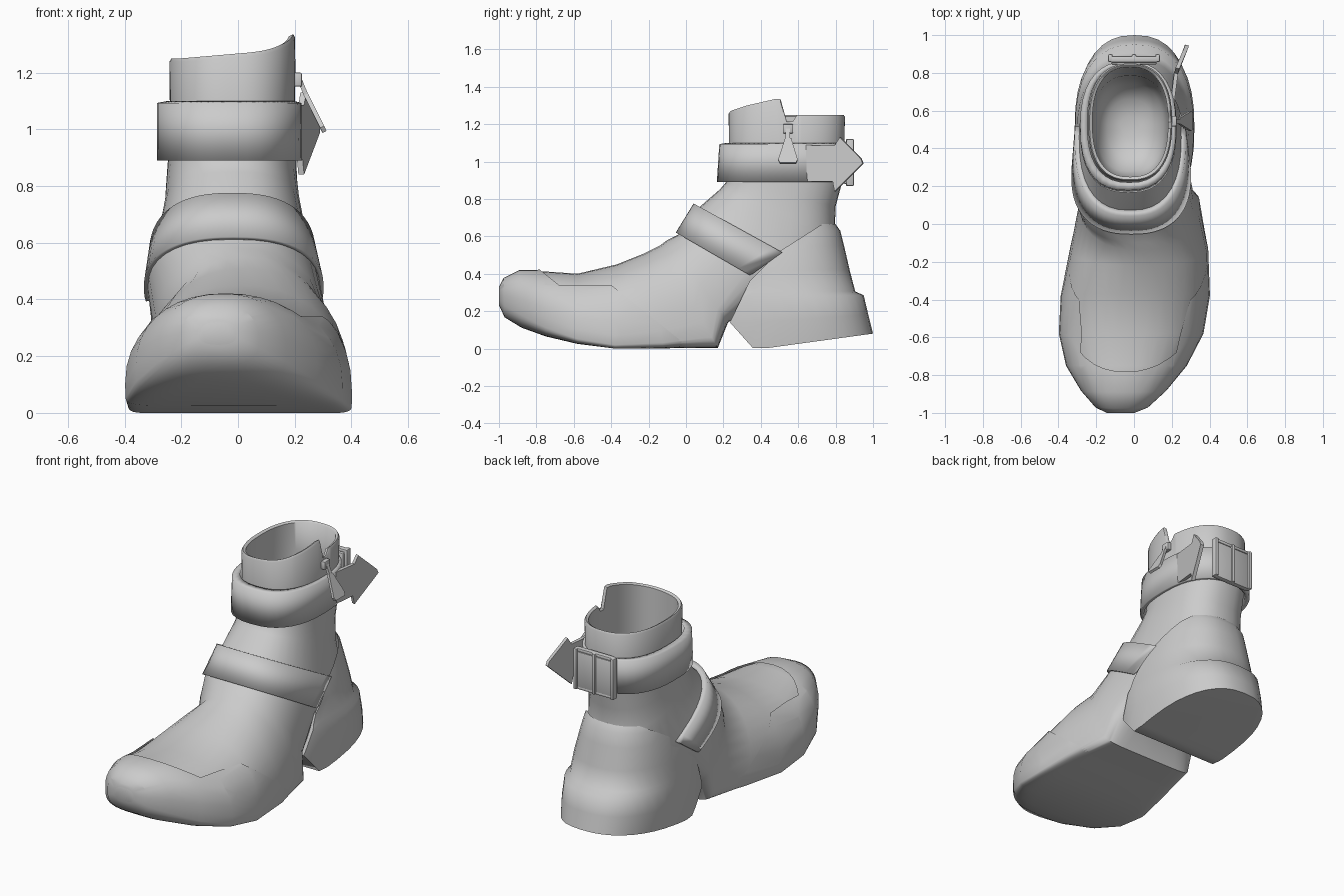
import bpy, bmesh, math
from mathutils import Vector

if "Cube" in bpy.data.objects:
    bpy.data.objects.remove(bpy.data.objects["Cube"])

grey = bpy.data.materials.new("grey")
grey.diffuse_color = (0.6, 0.6, 0.6, 1)
grey.use_nodes = True
grey.node_tree.nodes["Principled BSDF"].inputs["Base Color"].default_value = grey.diffuse_color
SEG = 36


def finish(name, bm, angle=40):
    bmesh.ops.recalc_face_normals(bm, faces=bm.faces)
    me = bpy.data.meshes.new(name)
    bm.to_mesh(me)
    bm.free()
    ob = bpy.data.objects.new(name, me)
    bpy.context.collection.objects.link(ob)
    me.materials.append(grey)
    bpy.context.view_layer.objects.active = ob
    ob.select_set(True)
    bpy.ops.object.shade_smooth_by_angle(angle=math.radians(angle))
    ob.select_set(False)
    return ob


def section(row, grow=0.0, a0=0, a1=360, seg=SEG):
    """Rounded section between front/top point A and back/bottom point B."""
    ya, za, yb, zb, w, cx, m = row
    A, B = Vector((0, ya, za)), Vector((0, yb, zb))
    d = (A - B).normalized() * grow
    A, B, w = A + d, B - d, w + grow
    up, low = 2.2 + max(0, m - 0.3) * 1.5, 2.4 + (0.5 - m) ** 2 * 65
    pts = []
    count = seg if a1 - a0 == 360 else seg + 1
    for i in range(count):
        t = math.radians(a0 + (a1 - a0) * i / seg)
        c, s = math.cos(t), math.sin(t)
        e = 2 / (up if s >= 0 else low)
        h = m + (1 - m) * abs(s) ** e if s >= 0 else m - m * abs(s) ** e
        p = B + (A - B) * h
        p.x = cx + w * math.copysign(abs(c) ** e, c)
        pts.append(p)
    return pts


def loft(rings, around=True, ring_loop=False, cap0=False, cap1=False):
    bm = bmesh.new()
    vs = [[bm.verts.new(p) for p in r] for r in rings]
    n = len(vs[0])
    pairs = list(zip(vs, vs[1:])) + ([(vs[-1], vs[0])] if ring_loop else [])
    for a, b in pairs:
        for i in range(n if around else n - 1):
            j = (i + 1) % n
            bm.faces.new((a[i], a[j], b[j], b[i]))
    if cap0:
        bm.faces.new(vs[0])
    if cap1:
        bm.faces.new(vs[-1])
    if not around:
        bm.faces.new([r[0] for r in vs])
        bm.faces.new([r[-1] for r in vs])
    return bm


def trim(bm, co, no, fill=True):
    """Keep the side the normal points to."""
    bmesh.ops.bisect_plane(bm, geom=bm.verts[:] + bm.edges[:] + bm.faces[:],
                           plane_co=co, plane_no=no, clear_inner=True)
    if fill:
        bmesh.ops.holes_fill(bm, edges=[e for e in bm.edges if e.is_boundary], sides=0)


def prism(name, pts, off):
    bm = bmesh.new()
    a = [bm.verts.new(p) for p in pts]
    b = [bm.verts.new(Vector(p) + Vector(off)) for p in pts]
    bm.faces.new(a)
    bm.faces.new(b)
    for i in range(len(a)):
        j = (i + 1) % len(a)
        bm.faces.new((a[i], a[j], b[j], b[i]))
    return finish(name, bm, 30)


def box(name, c, s, bevel=0.008):
    bm = bmesh.new()
    bmesh.ops.create_cube(bm, size=1)
    for v in bm.verts:
        v.co = Vector([c[k] + v.co[k] * s[k] for k in range(3)])
    bmesh.ops.bevel(bm, geom=bm.edges[:], offset=bevel, segments=2, affect='EDGES', profile=0.5)
    return finish(name, bm)


# Upper: sections fan from the upright toe to the level ankle
UPPER = [
    (-1.0, .32, -1.0, .24, .065, -.07, .45),
    (-.975, .37, -.97, .175, .13, -.065, .42),
    (-.89, .41, -.88, .122, .215, -.055, .36),
    (-.75, .412, -.75, .075, .31, -.04, .28),
    (-.58, .40, -.58, .035, .373, -.015, .2),
    (-.37, .45, -.38, .005, .387, .007, .16),
    (-.22, .51, -.12, .003, .364, .027, .18),
    (-.14, .55, .17, .003, .316, .03, .25),
    (-.10, .58, .225, .14, .305, .01, .32),
    (-.04, .61, .5, .30, .303, -.015, .45),
    (.07, .755, .85, .34, .27, -.02, .5),
    (.18, .85, .795, .62, .238, -.02, .5),
    (.215, .89, .80, .76, .23, -.022, .5),
    (.225, .95, .835, .89, .225, -.02, .5),
    (.23, 1.07, .845, 1.07, .22, -.02, .5),
]
finish("upper", loft([section(r) for r in UPPER], cap0=True), 60)

# Toe cap: thin raised layer trimmed along the seam, fading out toward the arch
GROW = [.008, .008, .01, .01, .01, .008, .002, -.004]
bm = loft([section(r, g) for r, g in zip(UPPER, GROW)], cap0=True)
cuts = [(Vector((0, -.68, .34)), Vector((0, -.08, -.1))),
        (Vector((0, 0, .34)), Vector((0, 0, -1))),
        (Vector((0, -.4, .34)), Vector((0, -.16, -.2)))]
for co, no in cuts:
    bmesh.ops.bisect_plane(bm, geom=bm.verts[:] + bm.edges[:] + bm.faces[:], plane_co=co, plane_no=no)
gone = []
for f in bm.faces:
    front, below, ahead = [(f.calc_center_median() - co).dot(no) > 0 for co, no in cuts]
    if not (front or (below and ahead)):
        gone.append(f)
bmesh.ops.delete(bm, geom=gone, context='FACES')
for v in bm.verts:
    v.co.z = max(v.co.z, 0)
finish("toe_cap", bm, 60)

# Heel block and counter, trimmed to the swept front edge; the counter is an open shell
HEEL = [
    (.05, -.05, 1.0, .08, .305, .003, .5),
    (.05, .12, .975, .18, .317, .003, .5),
    (.05, .27, .95, .285, .314, .002, .5),
    (.05, .31, .905, .305, .306, -.002, .5),
    (.07, .42, .875, .42, .296, -.006, .5),
    (.11, .55, .845, .55, .27, -.012, .5),
    (.15, .62, .825, .63, .252, -.016, .5),
    (.2, .665, .80, .665, .237, -.018, .5),
]
bm = loft([section(r) for r in HEEL], cap0=True, cap1=True)
for co, no in [((0, .36, 0), (0, .14, .125)), ((0, .235, .14), (0, .22, -.105)), ((0, 0, .003), (0, 0, 1))]:
    trim(bm, co, no)
bmesh.ops.delete(bm, geom=[f for f in bm.faces if f.calc_center_median().z > .664], context='FACES')
for co, no in [((0, .34, .36), (0, .16, -.16)), ((0, .5, .52), (0, .14, -.22))]:
    trim(bm, co, no, False)
finish("heel", bm, 65)

# Instep strap, ending at the counter seam
low, high = (-.045, .615, .5, .30, .306, -.015, .45), (.06, .765, .85, .33, .272, -.02, .5)
rings = [section(r, g, -a, 180 + a)
         for r, g, a in ((low, -.01, 14), (low, .011, 14), (high, .022, 12), (high, -.02, 12))]
bm = loft(rings, around=False, ring_loop=True)
trim(bm, (0, .35, .395), (0, -.13, .18))
finish("instep_strap", bm, 120)


# Collar with raised lip, side notch and lining
def level(z, y0, y1, w):
    return section((y0, z, y1, z, w, -.02, .5), seg=96)


def clamp(v):
    return min(1, max(0, v))


def rim(ring, drop=0):
    for p in ring:
        p.z = 1.25 - drop
        if p.x > 0 and .512 < p.y < .588:
            p.z = 1.214 - drop
        elif p.x > -.22 and p.y <= .512:
            p.z += .03 * clamp((p.x + .2) / .35) + .055 * clamp((p.y - .24) / .24) * clamp((p.x + .05) / .2)
    return ring


collar = [level(1.04, .23, .845, .22), rim(level(1.2, .228, .85, .222), .012),
          rim(level(1.2, .235, .843, .215)), rim(level(1.2, .25, .83, .2), .008),
          level(1.08, .25, .825, .2), level(.8, .25, .785, .2), level(.6, .25, .77, .195),
          level(.46, .28, .74, .175), level(.39, .36, .66, .12), level(.365, .45, .57, .05)]
finish("collar", loft(collar, cap1=True), 60)

# Ankle cuff
CUFF = [(.19, .89, .84, .89, .23, -.025, .5), (.165, .89, .86, .89, .256, -.03, .5),
        (.178, 1.093, .862, 1.093, .254, -.031, .5), (.22, 1.1, .845, 1.1, .222, -.025, .5)]
finish("ankle_cuff", loft([section(r) for r in CUFF], ring_loop=True), 120)

# Back buckle: plate and frame
box("buckle_plate", (0, .866, .99), (.24, .045, .22))
for x in (-.125, 0, .125):
    box("buckle_bar", (x, .878, .995), (.024, .042, .25))
for z in (.88, 1.11):
    box("buckle_rail", (0, .872, z), (.25, .034, .022))

# Pointed strap tail
prism("strap_tail", [(.19, .62, 1.088), (.213, .80, 1.085), (.22, .828, 1.13), (.268, .94, 1.015),
                     (.27, .95, .99), (.213, .80, .84), (.208, .79, .893), (.19, .62, .893)], (.02, -.006, 0))

# Zip slider, link and pull
box("zip_slider", (.208, .545, 1.175), (.035, .055, .05), .006)
prism("zip_link", [(.205, .533, 1.185), (.205, .557, 1.185), (.24, .557, 1.1), (.24, .533, 1.1)], (.014, 0, .007))
prism("zip_pull", [(.232, .53, 1.12), (.232, .562, 1.12), (.29, .597, 1.005), (.298, .588, .987),
                   (.298, .502, .987), (.29, .493, 1.005)], (.014, 0, .007))
